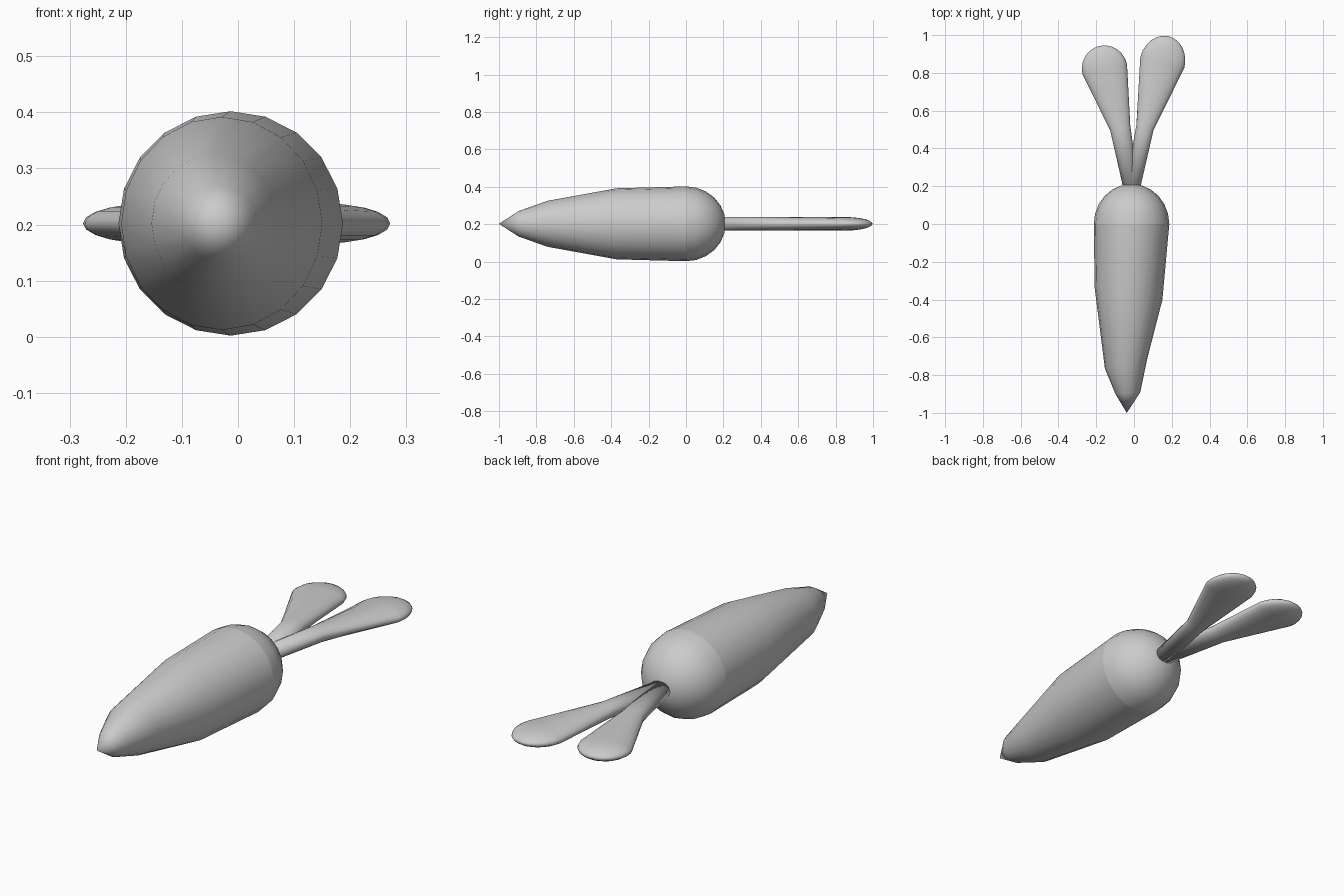
import bpy, bmesh
from math import sin, cos, pi, radians
from mathutils import Vector

if "Cube" in bpy.data.objects:
    bpy.data.objects.remove(bpy.data.objects["Cube"])

Z = 0.202  # height of the centre line


def loft(name, rings, sides, sharp=()):
    """Skin elliptical rings (x, y, tilt in degrees, half width, half height); zero width is a point."""
    bm = bmesh.new()
    loops = []
    for x, y, tilt, hw, hh in rings:
        a = radians(tilt)
        if hw == 0:
            loops.append([bm.verts.new((x, y, Z))])
            continue
        loops.append([bm.verts.new((x + hw * sin(t) * cos(a),
                                    y + hw * sin(t) * sin(a),
                                    Z + hh * cos(t)))
                      for t in (2 * pi * i / sides for i in range(sides))])
    for a, b in zip(loops, loops[1:]):
        for i in range(sides):
            j = (i + 1) % sides
            quad = [a[i % len(a)], a[j % len(a)], b[j % len(b)], b[i % len(b)]]
            bm.faces.new(list(dict.fromkeys(quad)))
    for end in (loops[0], loops[-1]):
        if len(end) > 1:
            bm.faces.new(end)
    bmesh.ops.recalc_face_normals(bm, faces=bm.faces)
    for f in bm.faces:
        f.smooth = True
    for k in sharp:
        for i in range(sides):
            bm.edges.get((loops[k][i - 1], loops[k][i])).smooth = False
    mesh = bpy.data.meshes.new(name)
    bm.to_mesh(mesh)
    bm.free()
    obj = bpy.data.objects.new(name, mesh)
    bpy.context.collection.objects.link(obj)
    return obj


def dome(x, y, tilt, hw, hh, length, steps):
    """Rings closing off an end with a rounded cap."""
    a = radians(tilt)
    out = []
    for k in range(1, steps + 1):
        p = pi / 2 * k / steps
        d = length * sin(p)
        s = 0 if k == steps else cos(p)
        out.append((x - d * sin(a), y + d * cos(a), tilt, hw * s, hh * s))
    return out


# Root: slightly bent taper with a domed crown
root = [(-0.038, -1.0, 0, 0, 0),
        (-0.033, -0.895, 3, 0.066, 0.068),
        (-0.042, -0.74, 13, 0.115, 0.123),
        (-0.029, -0.37, -10, 0.182, 0.19),
        (-0.013, 0.0, 0, 0.2, 0.2)]
loft("carrot_root", root + dome(-0.013, 0.0, 0, 0.2, 0.2, 0.212, 6), 20, sharp=(4,))

# Leaves: thin stems widening into flat rounded blades
H = 0.036
leaves = {
    "right_leaf": ((0.058, 0.51, -14, 0.047, H), (0.15, 0.855, -14, 0.12, H), 0.143),
    "left_leaf": ((-0.073, 0.51, 15, 0.055, H), (-0.155, 0.82, 13, 0.121, H), 0.126),
}
for name, (mid, blade, tip) in leaves.items():
    base = (-0.012, 0.17, 0, 0.04, H)
    loft(name, [base, mid, blade] + dome(*blade, tip, 6), 20)
